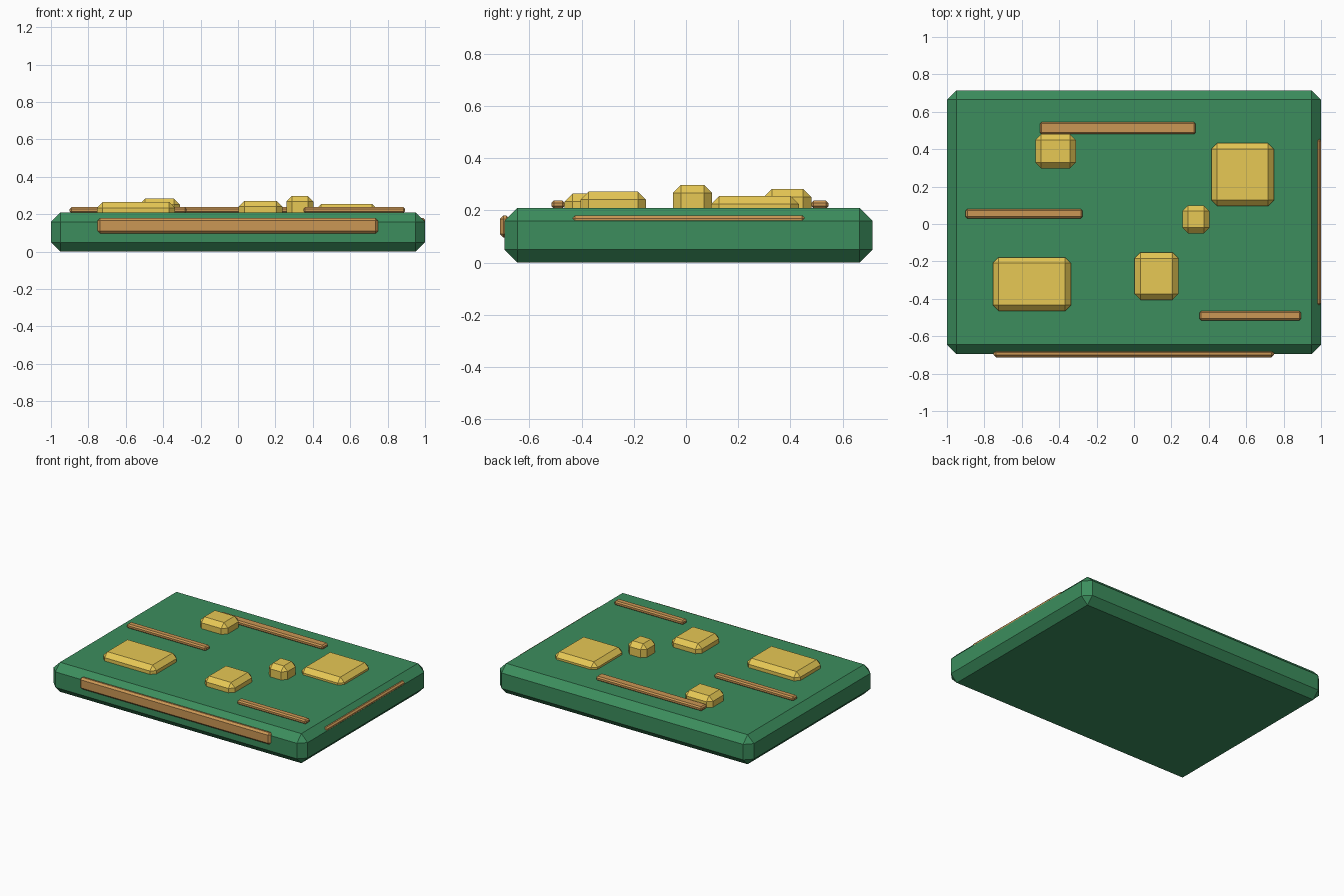
import bpy
import bmesh
from mathutils import Vector

if "Cube" in bpy.data.objects:
    bpy.data.objects.remove(bpy.data.objects["Cube"])


def material(name, rgb):
    m = bpy.data.materials.new(name)
    m.diffuse_color = (*rgb, 1)
    m.use_nodes = True
    m.node_tree.nodes["Principled BSDF"].inputs["Base Color"].default_value = m.diffuse_color
    return m


GREEN = material("board_green", (0.045, 0.27, 0.11))
GOLD = material("pad_gold", (0.80, 0.58, 0.09))
COPPER = material("trace_copper", (0.60, 0.31, 0.09))


def chamfered_box(name, x, y, z, bevel, mat):
    """Box given by its extents, with one flat chamfer on every edge."""
    lo, hi = Vector((x[0], y[0], z[0])), Vector((x[1], y[1], z[1]))
    centre, size = (lo + hi) / 2, hi - lo
    bm = bmesh.new()
    bmesh.ops.create_cube(bm, size=1)
    bmesh.ops.scale(bm, vec=size, verts=bm.verts)
    bmesh.ops.bevel(bm, geom=bm.edges[:], offset=bevel, segments=1,
                    affect='EDGES', clamp_overlap=True)
    mesh = bpy.data.meshes.new(name)
    bm.to_mesh(mesh)
    bm.free()
    mesh.materials.append(mat)
    obj = bpy.data.objects.new(name, mesh)
    obj.location = centre
    bpy.context.collection.objects.link(obj)
    return obj


# Main slab
chamfered_box("board", (-1, 1), (-0.695, 0.715), (0, 0.21), 0.05, GREEN)

# Raised pads, sunk into the slab: x range, y range, top height
pads = [
    ((-0.755, -0.337), (-0.465, -0.178), 0.265),
    ((0.003, 0.238), (-0.405, -0.153), 0.272),
    ((0.258, 0.404), (-0.05, 0.10), 0.298),
    ((0.414, 0.748), (0.096, 0.432), 0.255),
    ((-0.527, -0.31), (0.298, 0.48), 0.283),
]
for i, (x, y, top) in enumerate(pads):
    chamfered_box(f"pad_{i + 1}", x, y, (0.14, top), 0.031, GOLD)

# Thin strips lying on the top face
strips = [
    ((-0.503, 0.33), (0.48, 0.545)),
    ((-0.90, -0.275), (0.03, 0.08)),
    ((0.35, 0.893), (-0.515, -0.465)),
]
for i, (x, y) in enumerate(strips):
    chamfered_box(f"top_strip_{i + 1}", x, y, (0.207, 0.238), 0.009, COPPER)

# Edge strips let into the front and right sides
chamfered_box("front_strip", (-0.75, 0.748), (-0.713, -0.675), (0.097, 0.18), 0.013, COPPER)
chamfered_box("right_strip", (0.965, 0.9995), (-0.435, 0.455), (0.10, 0.18), 0.01, COPPER)
